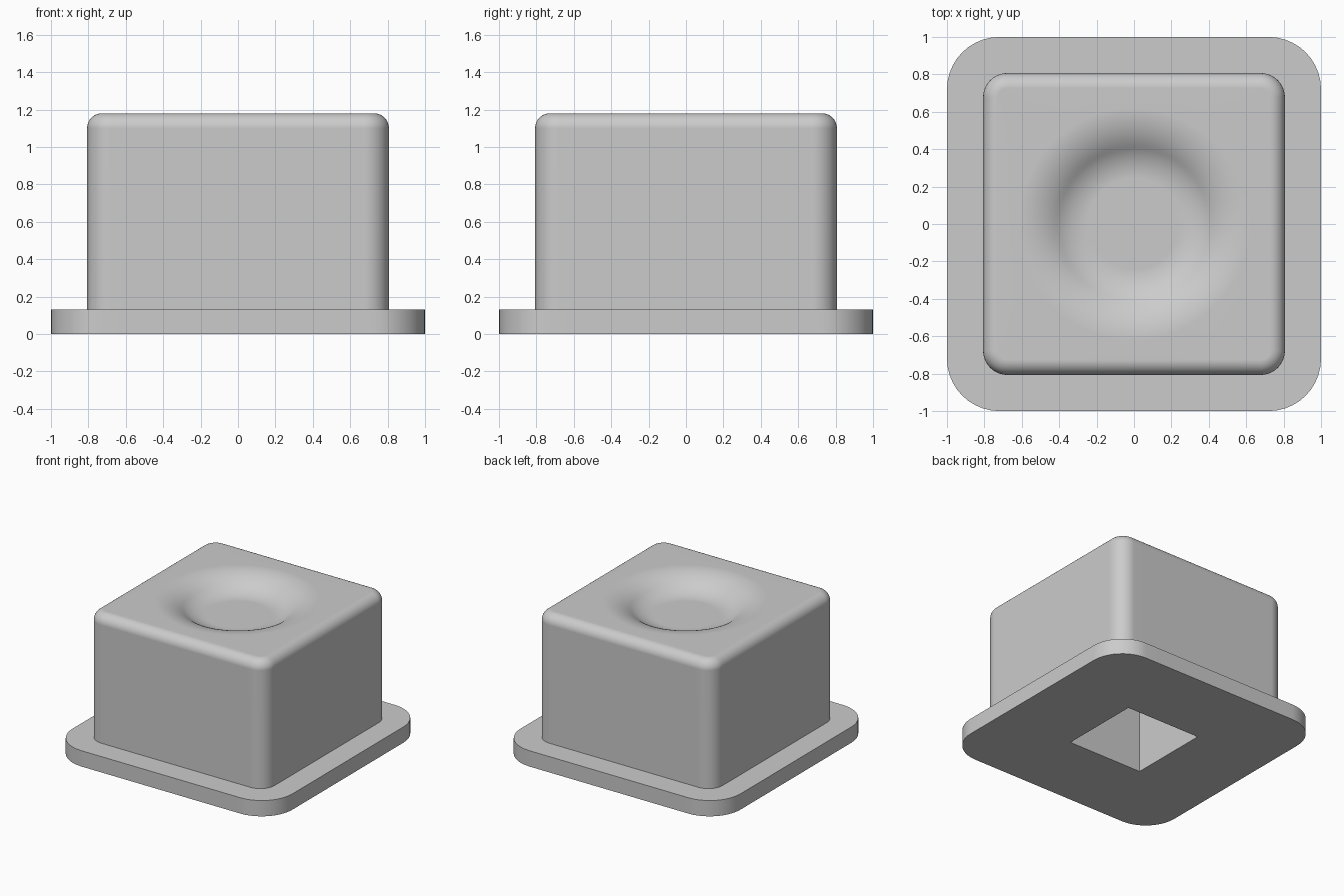
import bpy, bmesh
from math import sin, cos, pi, radians

if "Cube" in bpy.data.objects:
    bpy.data.objects.remove(bpy.data.objects["Cube"], do_unlink=True)

ARC, SIDE = 10, 14            # segments per corner and per straight side
COUNT = 4 * (ARC + SIDE)
HOLE, HOLE_TOP = 0.34, 0.8
FLANGE_TOP, TOP = 0.13, 1.18
BODY, BODY_R, FILLET = 0.807, 0.13, 0.08

grey = bpy.data.materials.new("light grey")
grey.use_nodes = True
colour = (0.6, 0.6, 0.6, 1)
grey.diffuse_color = colour
grey.node_tree.nodes["Principled BSDF"].inputs["Base Color"].default_value = colour


def square(half, r, z):
    """Ring of a square with rounded corners, starting mid-way on the +x side."""
    pts, c = [], half - r
    for q in range(4):
        side = [(half, c * 2 * i / SIDE) for i in range(SIDE // 2)]
        arc = [(c + r * cos(pi / 2 * i / ARC), c + r * sin(pi / 2 * i / ARC))
               for i in range(ARC + 1)]
        back = [(c * (1 - 2 * i / SIDE), half) for i in range(1, SIDE // 2)]
        for x, y in side + arc + back:
            for _ in range(q):
                x, y = -y, x
            pts.append((x, y, z))
    return pts


def circle(r, z):
    return [(r * cos(2 * pi * i / COUNT), r * sin(2 * pi * i / COUNT), z)
            for i in range(COUNT)]


def loft(name, rings, cap_start=False, cap_end=False, closed=False):
    """Skin a stack of rings, optionally capped or joined back to the start."""
    bm = bmesh.new()
    loops = [[bm.verts.new(p) for p in ring] for ring in rings]
    pairs = list(zip(loops, loops[1:])) + ([(loops[-1], loops[0])] if closed else [])
    for a, b in pairs:
        for i in range(COUNT):
            j = (i + 1) % COUNT
            bm.faces.new((a[i], a[j], b[j], b[i]))
    if cap_start:
        bm.faces.new(loops[0][::-1])
    if cap_end:
        bm.faces.new(loops[-1])
    bmesh.ops.remove_doubles(bm, verts=bm.verts, dist=1e-5)
    bmesh.ops.recalc_face_normals(bm, faces=bm.faces)
    mesh = bpy.data.meshes.new(name)
    bm.to_mesh(mesh)
    bm.free()
    mesh.materials.append(grey)
    obj = bpy.data.objects.new(name, mesh)
    bpy.context.collection.objects.link(obj)
    bpy.ops.object.select_all(action='DESELECT')
    obj.select_set(True)
    bpy.context.view_layer.objects.active = obj
    bpy.ops.object.shade_smooth_by_angle(angle=radians(30))
    mod = obj.modifiers.new("even_normals", 'WEIGHTED_NORMAL')
    mod.keep_sharp = True
    return obj


# Base flange with the square socket through it
loft("flange", [square(HOLE, 0, 0), square(1, 0.28, 0),
                square(1, 0.28, FLANGE_TOP), square(HOLE, 0, FLANGE_TOP)], closed=True)

# Body walls and rounded top edge
body = [square(BODY, BODY_R, FLANGE_TOP)]
for i in range(9):
    a = pi / 2 * i / 8
    inset = FILLET * (1 - cos(a))
    body.append(square(BODY - inset, BODY_R - inset, TOP - FILLET * (1 - sin(a))))

# Round dish: convex lip flowing into a concave bowl with a flat floor
RIM, LIP_R, BOWL_R, SLOPE, STEPS = 0.62, 0.36, 0.28, radians(36), 10
for i in range(STEPS + 1):
    a = SLOPE * i / STEPS
    body.append(circle(RIM - LIP_R * sin(a), TOP - LIP_R * (1 - cos(a))))
floor_r = RIM - (LIP_R + BOWL_R) * sin(SLOPE)
floor_z = TOP - (LIP_R + BOWL_R) * (1 - cos(SLOPE))
for i in range(STEPS - 1, -1, -1):
    a = SLOPE * i / STEPS
    body.append(circle(floor_r + BOWL_R * sin(a), floor_z + BOWL_R * (1 - cos(a))))
loft("body", body, cap_end=True)

# Blind socket continuing up inside the body
socket = loft("socket", [square(HOLE, 0, FLANGE_TOP), square(HOLE, 0, HOLE_TOP)],
              cap_end=True)
socket.data.flip_normals()
